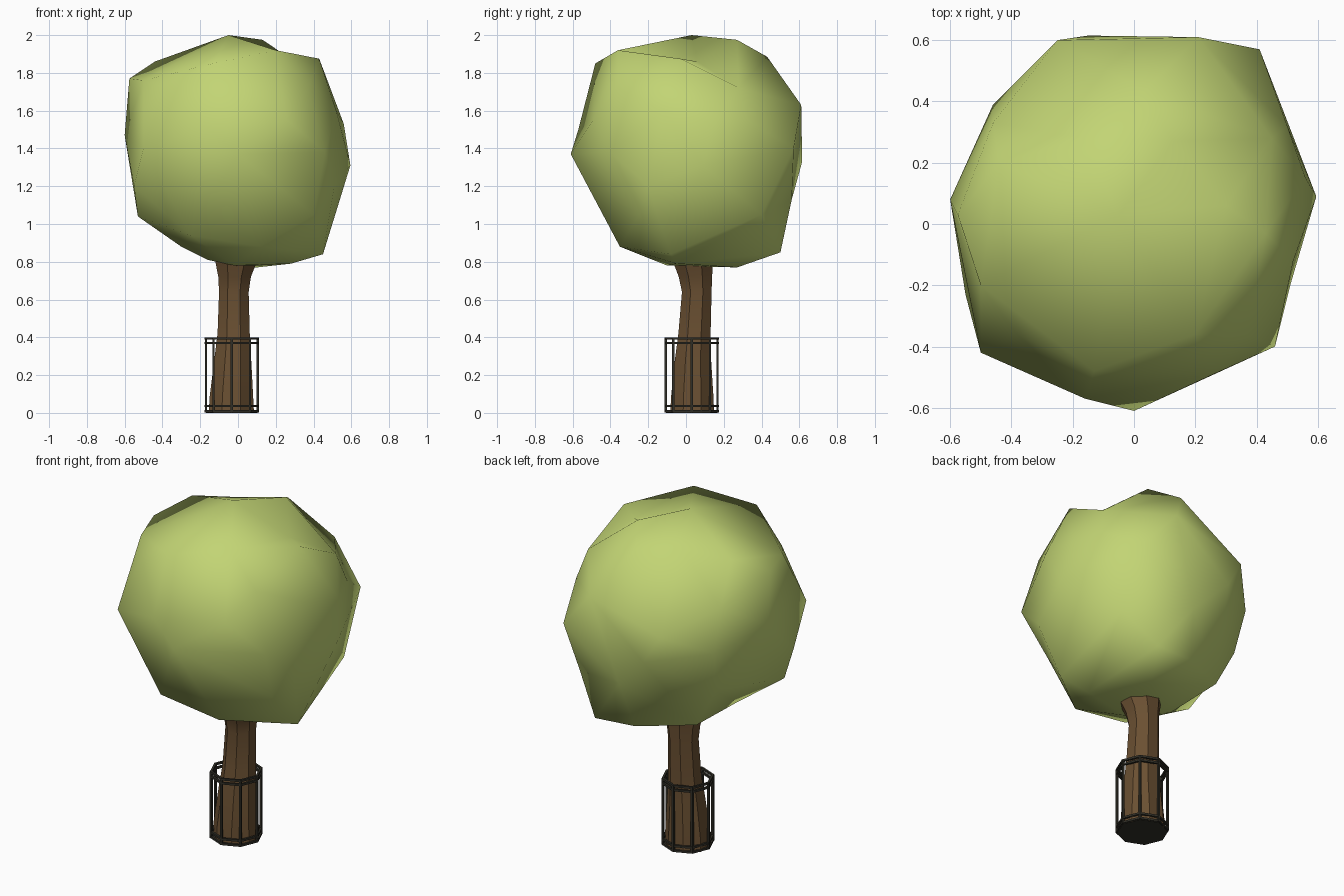
import bpy, bmesh, math
from mathutils import Vector, Matrix

if "Cube" in bpy.data.objects:
    bpy.data.objects.remove(bpy.data.objects["Cube"])


def material(name, rgb):
    m = bpy.data.materials.new(name)
    m.diffuse_color = (*rgb, 1)
    m.use_nodes = True
    m.node_tree.nodes["Principled BSDF"].inputs["Base Color"].default_value = m.diffuse_color
    return m


leaf = material("leaf green", (0.54, 0.66, 0.175))
bark = material("bark brown", (0.145, 0.08, 0.032))
iron = material("dark iron", (0.03, 0.028, 0.02))


def finish(bm, name, mat, smooth=None):
    bmesh.ops.recalc_face_normals(bm, faces=bm.faces[:])
    me = bpy.data.meshes.new(name)
    bm.to_mesh(me)
    bm.free()
    me.materials.append(mat)
    ob = bpy.data.objects.new(name, me)
    bpy.context.collection.objects.link(ob)
    if smooth:
        bpy.context.view_layer.objects.active = ob
        ob.select_set(True)
        bpy.ops.object.shade_smooth_by_angle(angle=math.radians(smooth))
        ob.select_set(False)
    return ob


# Crown: lumpy low-poly ball through a few corner points
corners = [
    (-.05, .03, 2.0), (.13, .27, 1.975), (-.17, .28, 1.89), (.2, -.36, 1.92),
    (-.13, -.48, 1.85), (.03, .43, 1.885), (.43, -.03, 1.875), (-.44, .2, 1.86),
    (-.575, .03, 1.77), (-.5, -.2, 1.76), (.45, .28, 1.72), (.3, .06, 1.86),
    (-.38, -.36, 1.72), (.37, -.36, 1.72), (-.46, .33, 1.63), (-.25, .6, 1.5),
    (-.15, .615, 1.33), (.21, .61, 1.63), (.41, .57, 1.4), (.5, .32, 1.55),
    (.56, .15, 1.53), (.595, .09, 1.31), (.52, -.12, 1.6), (.51, -.2, 1.2),
    (.4, -.25, 1.05), (.46, -.4, 1.38), (.26, -.49, 1.55), (0, -.61, 1.37),
    (-.16, -.57, 1.5), (-.5, -.42, 1.4), (-.55, -.23, 1.2), (-.6, .08, 1.47),
    (-.53, -.17, 1.04), (-.46, .39, 1.38), (-.43, .33, 1.13), (.45, -.08, .84),
    (.25, .5, .85), (0, .48, .86), (.28, -.05, .79), (.1, .27, .77),
    (-.02, -.1, .78), (-.16, .05, .81), (-.3, -.05, .88), (-.3, .33, .89),
    (.12, -.35, .88), (-.25, -.37, .94), (.05, .56, 1.13), (.42, .4, 1.05),
]
# corners are joined by direction from the middle, so dents survive
middle = Vector((0, 0, 1.4))
bm = bmesh.new()
place = {}
for c in corners:
    v = bm.verts.new((Vector(c) - middle).normalized())
    place[v] = c
bmesh.ops.convex_hull(bm, input=bm.verts[:])
for v in bm.verts:
    v.co = place[v]
finish(bm, "crown", leaf, 60)

# Trunk: eight-sided, bent, flared at the top (z, centre x, centre y, radius x, radius y)
sections = [
    (0, -.035, .033, .122, .118), (.08, -.035, .033, .118, .115),
    (.28, -.028, .037, .1, .098), (.42, -.023, .045, .087, .087),
    (.64, -.022, .057, .08, .08), (.72, -.018, .05, .088, .09),
    (.8, -.01, .037, .112, .108), (.9, -.005, .03, .14, .13),
]
bm = bmesh.new()
rings = []
for z, cx, cy, rx, ry in sections:
    rings.append([bm.verts.new((cx + rx * math.cos(math.tau * (i + .5) / 8) * 1.06,
                                cy + ry * math.sin(math.tau * (i + .5) / 8) * 1.06, z))
                  for i in range(8)])
for a, b in zip(rings, rings[1:]):
    for i in range(8):
        j = (i + 1) % 8
        bm.faces.new((a[i], a[j], b[j], b[i]))
bm.faces.new(rings[0])
bm.faces.new(rings[-1])
finish(bm, "trunk", bark, 35)

# Guard: eight upright bars joined by pairs of octagonal rings
CX, CY, R, T = -.033, .03, .137, .012


def post(i, z):
    a = math.tau * i / 8
    return Vector((CX + R * math.cos(a), CY + R * math.sin(a), z))


def bar(bm, p, q):
    d = q - p
    turn = d.to_track_quat('Z', 'Y').to_matrix().to_4x4()
    size = Matrix.Diagonal((T, T, d.length + T * .4, 1))
    bmesh.ops.create_cube(bm, size=1, matrix=Matrix.Translation((p + q) / 2) @ turn @ size)


bm = bmesh.new()
for i in range(8):
    bar(bm, post(i, .005), post(i, .395))
    for z in (.008, .037, .37, .394):
        bar(bm, post(i, z), post(i + 1, z))
finish(bm, "trunk_guard", iron)

# Base plate under the guard
bm = bmesh.new()
bmesh.ops.create_cone(bm, cap_ends=True, segments=8, radius1=R, radius2=R, depth=.008,
                      matrix=Matrix.Translation((CX, CY, .0035)))
bmesh.ops.rotate(bm, verts=bm.verts[:], cent=(CX, CY, 0),
                 matrix=Matrix.Rotation(0, 3, 'Z'))
finish(bm, "base_plate", iron)
